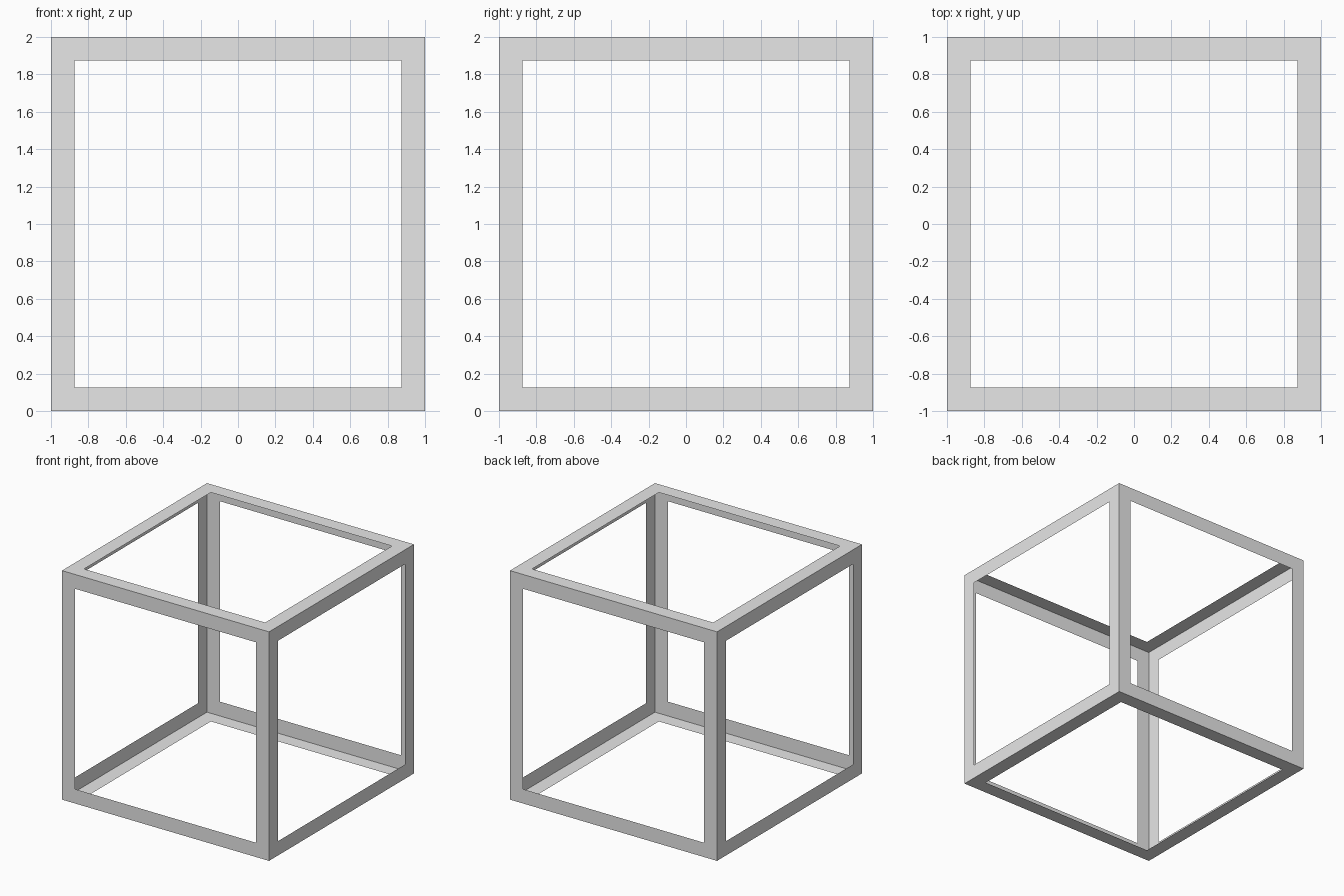
import bpy
import bmesh
from mathutils import Matrix

if "Cube" in bpy.data.objects:
    bpy.data.objects.remove(bpy.data.objects["Cube"])

SIZE = 2.0      # outer edge length
BORDER = 0.125  # width of the strip around every opening

# Single plain grey
grey = bpy.data.materials.new("plain grey")
grey.diffuse_color = (0.8, 0.8, 0.8, 1.0)
grey.use_nodes = True
grey.node_tree.nodes["Principled BSDF"].inputs["Base Color"].default_value = grey.diffuse_color

# Open cube frame: six thin sheets, each with a square opening
bm = bmesh.new()
bmesh.ops.create_cube(bm, size=SIZE, matrix=Matrix.Translation((0, 0, SIZE / 2)))
openings = bm.faces[:]
bmesh.ops.inset_individual(bm, faces=openings, thickness=BORDER, use_even_offset=True)
bmesh.ops.delete(bm, geom=openings, context='FACES')

mesh = bpy.data.meshes.new("cube_frame")
bm.to_mesh(mesh)
bm.free()
mesh.materials.append(grey)
frame = bpy.data.objects.new("cube_frame", mesh)
bpy.context.collection.objects.link(frame)
